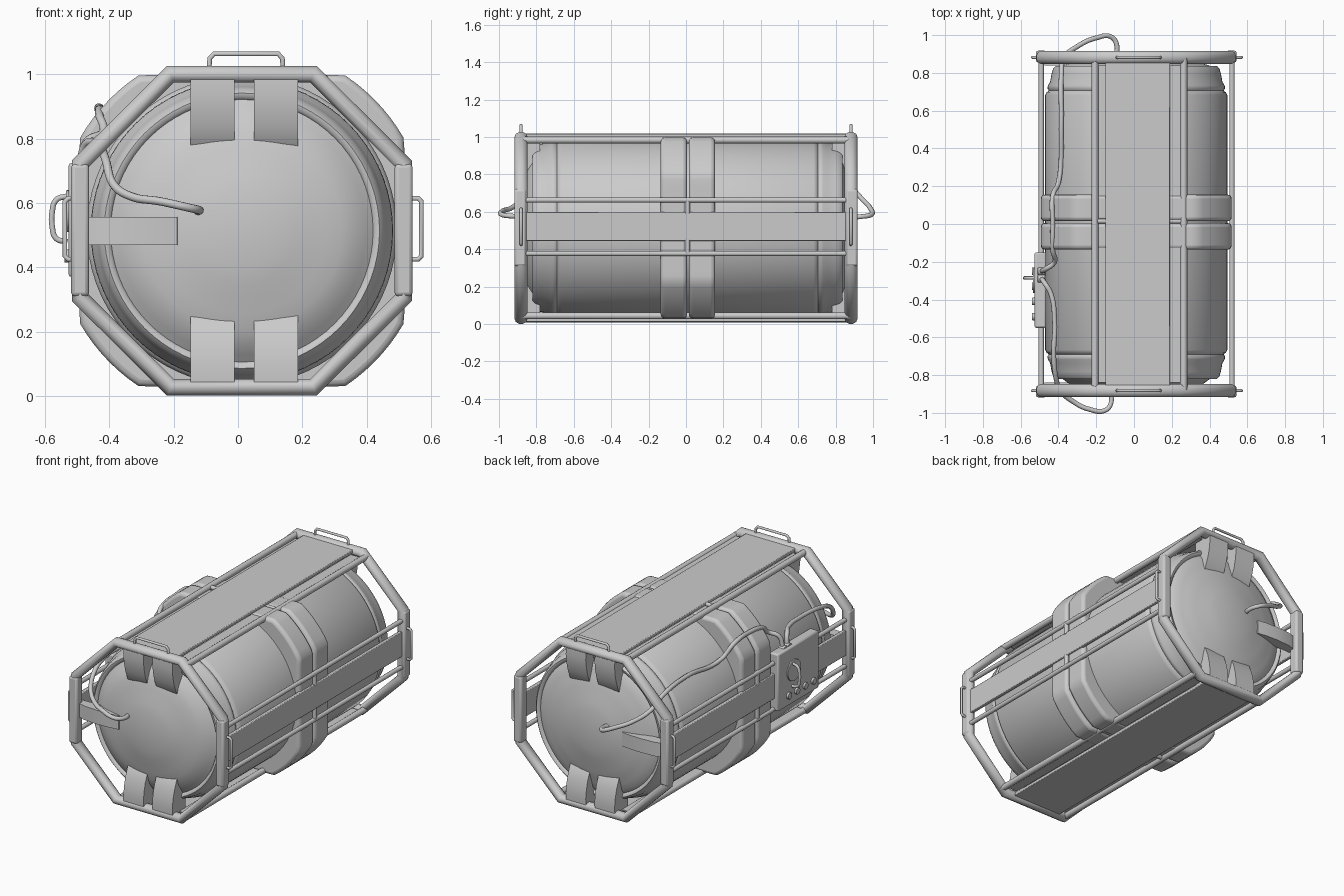
import bpy, bmesh, math
from mathutils import Vector

if "Cube" in bpy.data.objects:
    bpy.data.objects.remove(bpy.data.objects["Cube"])

CX, CZ = 0.012, 0.514


def finish(ob, angle=35):
    bpy.ops.object.select_all(action='DESELECT')
    ob.select_set(True)
    bpy.context.view_layer.objects.active = ob
    bpy.ops.object.shade_smooth_by_angle(angle=math.radians(angle))
    return ob


def mesh_object(name, bm):
    bmesh.ops.recalc_face_normals(bm, faces=bm.faces)
    me = bpy.data.meshes.new(name)
    bm.to_mesh(me)
    bm.free()
    ob = bpy.data.objects.new(name, me)
    bpy.context.collection.objects.link(ob)
    return ob


def bevel(ob, width, segments=2):
    m = ob.modifiers.new("bevel", 'BEVEL')
    m.width, m.segments = width, segments
    m.limit_method, m.angle_limit = 'ANGLE', math.radians(60)
    return ob


def box(name, lo, hi, round_=0.004):
    lo, hi = Vector(lo), Vector(hi)
    bm = bmesh.new()
    bmesh.ops.create_cube(bm, size=1)
    for v in bm.verts:
        v.co = (lo + hi) / 2 + v.co * (hi - lo)
    return finish(bevel(mesh_object(name, bm), round_))


def prism(name, pts, extrude, round_=0):
    bm = bmesh.new()
    face = bm.faces.new([bm.verts.new(p) for p in pts])
    new = bmesh.ops.extrude_face_region(bm, geom=[face])['geom']
    bmesh.ops.translate(bm, vec=extrude, verts=[g for g in new if isinstance(g, bmesh.types.BMVert)])
    ob = mesh_object(name, bm)
    return finish(bevel(ob, round_, 3) if round_ else ob)


def tube(name, pts, r, closed=False, smooth=False):
    cu = bpy.data.curves.new(name, 'CURVE')
    cu.dimensions, cu.bevel_depth, cu.bevel_resolution = '3D', r, 3
    cu.use_fill_caps, cu.resolution_u = True, 8
    if smooth:
        sp = cu.splines.new('BEZIER')
        sp.bezier_points.add(len(pts) - 1)
        for b, p in zip(sp.bezier_points, pts):
            b.co = p
            b.handle_left_type = b.handle_right_type = 'AUTO'
    else:
        sp = cu.splines.new('POLY')
        sp.points.add(len(pts) - 1)
        for b, p in zip(sp.points, pts):
            b.co = (*p, 1)
    sp.use_cyclic_u = closed
    ob = bpy.data.objects.new(name, cu)
    bpy.context.collection.objects.link(ob)
    bpy.ops.object.select_all(action='DESELECT')
    ob.select_set(True)
    bpy.context.view_layer.objects.active = ob
    bpy.ops.object.convert(target='MESH')
    return finish(bpy.context.object, 40)


def disc(name, x, y, z, r, depth):
    pts = [(x, y + r * math.cos(a), z + r * math.sin(a))
           for a in (math.tau * i / 32 for i in range(32))]
    return prism(name, pts, (-depth, 0, 0), 0.003)


# Barrel: lathed half profile (radius, y), mirrored to both ends
half = [(0, .916), (.06, .914), (.12, .908), (.17, .9), (.207, .89), (.26, .879), (.31, .865),
        (.35, .85), (.385, .832), (.408, .815), (.415, .826), (.428, .828), (.44, .815), (.448, .79),
        (.456, .745), (.468, .725), (.47, .71), (.463, .698), (.474, .69), (.482, .675)]
profile = half + [(r, -y) for r, y in reversed(half)]
bm = bmesh.new()
vs = [bm.verts.new((CX + r, y + (.008 if abs(y) < .85 else 0), CZ)) for r, y in profile]
es = [bm.edges.new(p) for p in zip(vs, vs[1:])]
bmesh.ops.spin(bm, geom=vs + es, cent=(CX, 0, CZ), axis=(0, 1, 0), angle=math.tau, steps=72)
bmesh.ops.remove_doubles(bm, verts=bm.verts, dist=1e-4)
finish(mesh_object("barrel", bm), 50)

# Padded bands round the middle: circle clipped to the frame
ring = []
for i in range(96):
    a = math.tau * i / 96
    ring.append((CX + max(-.505, min(.505, .58 * math.cos(a))),
                 CZ + max(-.484, min(.484, .58 * math.sin(a)))))
for i, y in enumerate((-.135, .015)):
    clean = [p for k, p in enumerate(ring) if p != ring[k - 1]]
    prism(f"band_{i}", [(x, y, z) for x, z in clean], (0, .14, 0), .02)

# End frames, side sleeves, handles and end pads
octagon = [(.222, .487), (.503, .208), (.503, -.208), (.222, -.487),
           (-.222, -.487), (-.503, -.208), (-.503, .208), (-.222, .487)]
for s, end in ((-1, "front"), (1, "back")):
    y = s * .882
    frame = tube(f"{end}_frame", [(CX + a, 0, CZ + b) for a, b in octagon], .029, closed=True)
    frame.scale.y, frame.location.y = 1.2, y
    tube(f"{end}_top_handle", [(-.09, y, 1.01), (-.088, y, 1.05), (-.075, y, 1.064),
                               (.125, y, 1.064), (.138, y, 1.05), (.14, y, 1.01)], .008)
    for t, side in ((-1, "left"), (1, "right")):
        x = CX + t * .503
        box(f"{end}_{side}_sleeve", (x - .028, min(s * .855, s * .918), .31),
            (x + .028, max(s * .855, s * .918), .722), .012)
        xo = .57 if t > 0 else -.538
        tube(f"{end}_{side}_handle", [(x, y, .425), (xo - t * .01, y, .425), (xo, y, .435),
                                      (xo, y, .605), (xo - t * .01, y, .615), (x, y, .615)], .008)
    for v, lev in ((-1, "lower"), (1, "upper")):
        for i, x in enumerate((-.148, .05)):
            pad = [(.78, .488), (.89, .488), (.908, .475), (.91, .43), (.904, .38), (.892, .33),
                   (.868, .27), (.855, .255), (.78, .255)]
            prism(f"{end}_{lev}_pad_{i}", [(x, s * a, CZ + v * b) for a, b in pad], (.137, 0, 0))
    # side strap, curving back towards the frame
    strap = [(-.475, .84), (-.475, .885), (-.42, .902), (-.33, .908), (-.25, .905), (-.19, .897), (-.17, .84)]
    prism(f"{end}_side_strap", [(x, s * a, .47) for x, a in strap], (0, 0, .086))

# Long rods, flat panels, recessed edge strips and short cross posts
for v, lev in ((-1, "lower"), (1, "upper")):
    z = CZ + v * .492
    box(f"{lev}_panel", (-.152, -.87, z - .01), (.19, .87, z + .01))
    for t, side in ((-1, "left"), (1, "right")):
        x = .028 + t * .235
        zr = z - v * (.022 if t > 0 else .004)
        tube(f"{lev}_{side}_corner_rod", [(x, -.88, zr), (x, .88, zr)], .019)
        tube(f"{lev}_{side}_cross_post", [(x, .015, zr), (.019 + t * .16, .015, zr)], .013)
        inner = .019 + t * .165
        for s, end in ((-1, "front"), (1, "back")):
            box(f"{lev}_{side}_{end}_edge_strip",
                (min(inner, x), min(s * .04, s * .84), CZ + v * .474 - .004),
                (max(inner, x), max(s * .04, s * .84), CZ + v * .474 + .004), .001)
        x, zr = .014 + t * .505, .52 + v * .143
        tube(f"{lev}_{side}_side_rod", [(x, -.88, zr), (x, .88, zr)], .014)
        tube(f"{lev}_{side}_side_post", [(x, .008, zr), (x, .008, .52 + v * .07)], .014)
for t, side in ((-1, "left"), (1, "right")):
    x = .014 + t * .503
    box(f"{side}_panel", (x - .011, -.87, .445), (x + .011, .87, .6))

# Control box on the left side
box("control_box", (-.527, -.55, .37), (-.465, -.15, .725), .01)
disc("control_dial", -.522, -.3, .575, .065, .013)
tube("dial_grip", [(-.53, -.285, .48), (-.565, -.285, .49), (-.578, -.285, .53), (-.578, -.285, .57),
                   (-.565, -.285, .61), (-.53, -.285, .622)], .009, smooth=True)
for i in range(4):
    disc(f"control_knob_{i}", -.522, -.25 - .08 * i, .435, .02, .018)

# Hoses from the control box, over the bands, to each dome
tube("back_hose", [(-.49, -.25, .71), (-.47, -.24, .79), (-.42, -.2, .82), (-.43, -.14, .87),
                   (-.43, 0, .895), (-.43, .15, .88), (-.4, .22, .81), (-.385, .55, .82),
                   (-.385, .78, .79), (-.37, .88, .73), (-.3, .94, .67), (-.2, .985, .62),
                   (-.12, .99, .585), (-.09, .94, .575), (-.1, .88, .57)], .013, smooth=True)
tube("front_hose", [(-.49, -.29, .71), (-.475, -.31, .78), (-.44, -.37, .79), (-.42, -.52, .79),
                    (-.425, -.7, .78), (-.41, -.83, .73), (-.385, -.89, .655), (-.33, -.935, .62),
                    (-.24, -.98, .605), (-.15, -.985, .585), (-.12, -.94, .578), (-.13, -.88, .575)],
     .013, smooth=True)
disc("hose_fitting_back", -.47, -.25, .715, .022, .04)
disc("hose_fitting_front", -.47, -.29, .715, .022, .04)
